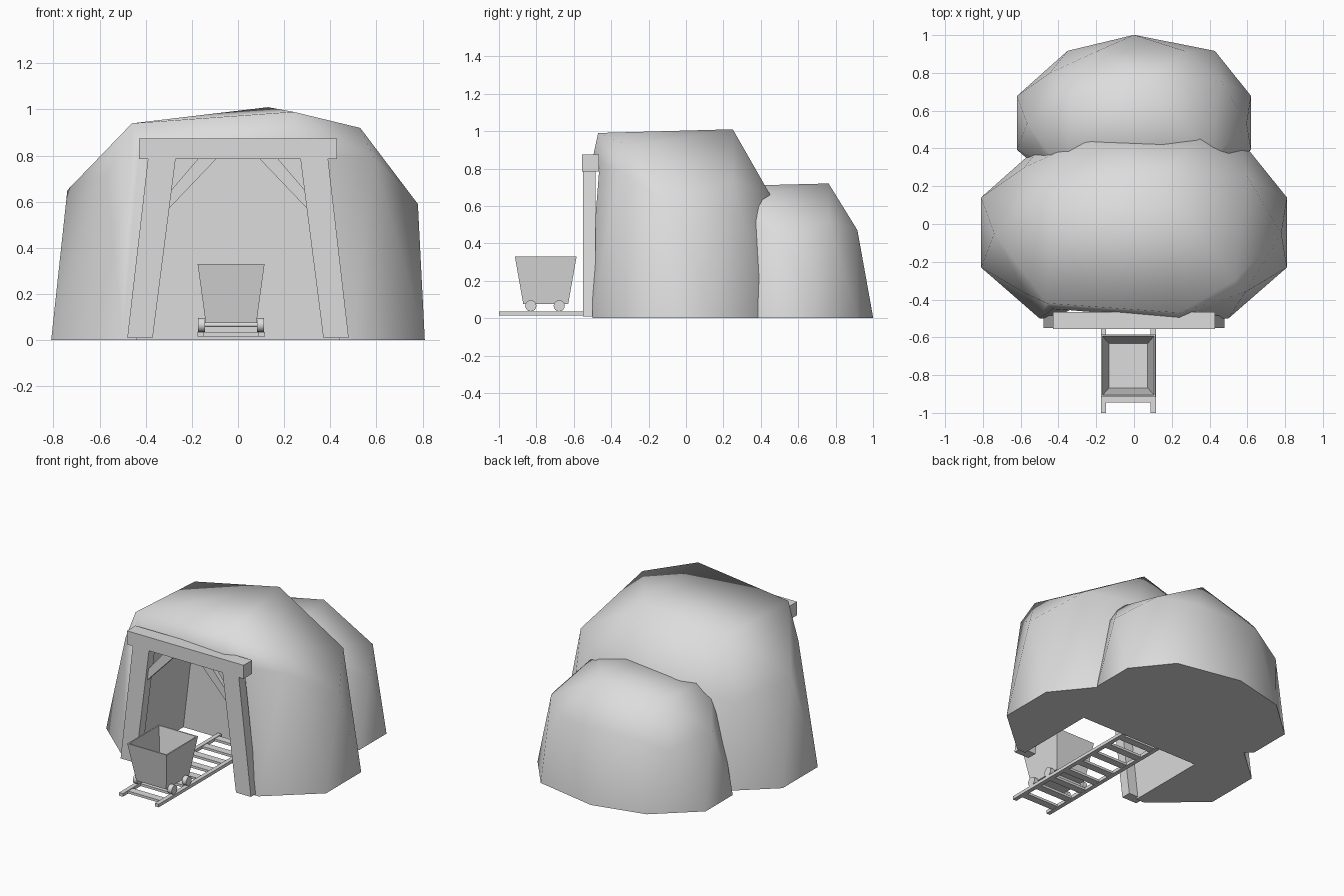
import bpy, bmesh
from math import radians, pi
from mathutils import Matrix

cube = bpy.data.objects.get("Cube")
if cube:
    bpy.data.objects.remove(cube)

GREY = (0.72, 0.72, 0.72, 1)
grey = bpy.data.materials.new("stone_grey")
grey.use_nodes = True
grey.diffuse_color = GREY
grey.node_tree.nodes["Principled BSDF"].inputs["Base Color"].default_value = GREY


def finish(name, bm):
    bmesh.ops.recalc_face_normals(bm, faces=bm.faces)
    mesh = bpy.data.meshes.new(name)
    bm.to_mesh(mesh)
    bm.free()
    mesh.materials.append(grey)
    obj = bpy.data.objects.new(name, mesh)
    bpy.context.collection.objects.link(obj)
    return obj


def select(obj):
    bpy.ops.object.select_all(action='DESELECT')
    obj.select_set(True)
    bpy.context.view_layer.objects.active = obj


def smooth(obj, angle):
    select(obj)
    bpy.ops.object.shade_smooth_by_angle(angle=radians(angle))


def box(name, x, y, z):
    bm = bmesh.new()
    bmesh.ops.create_cube(bm, size=1)
    for v in bm.verts:
        for i, span in enumerate((x, y, z)):
            v.co[i] = span[0] if v.co[i] < 0 else span[1]
    return finish(name, bm)


def prism(name, profile, y0, y1):
    """Front outline (x, z) pushed from y0 to y1."""
    bm = bmesh.new()
    face = bm.faces.new([bm.verts.new((x, y0, z)) for x, z in profile])
    ext = bmesh.ops.extrude_face_region(bm, geom=[face])["geom"]
    for v in ext:
        if isinstance(v, bmesh.types.BMVert):
            v.co.y = y1
    return finish(name, bm)


# Faceted boulder: hull around a base ring, a shoulder ring and a crown
base = [(.81, .14), (.81, -.23), (.5, -.5), (.56, .45), (0, .56),
        (-.46, .45), (-.81, .14), (-.81, -.23), (-.5, -.5)]
shoulder = [(.78, -.05, .59), (.6, .25, .73), (.35, .45, .66), (-.25, .45, .66),
            (-.58, .3, .57), (-.74, -.05, .65), (-.57, -.37, .72), (-.43, -.45, .8),
            (.24, -.5, .85), (.59, -.36, .79)]
crown = [(-.46, -.42, .94), (.24, -.47, .99), (.53, -.3, .92),
         (.13, .25, 1.01), (-.43, .16, .93)]


def rock(name, scale, offset_y):
    bm = bmesh.new()
    for x, y, z in [(x, y, 0) for x, y in base] + shoulder + crown:
        bm.verts.new((x * scale[0], y * scale[1] + offset_y, z * scale[2]))
    hull = bmesh.ops.convex_hull(bm, input=bm.verts)
    loose = [g for g in hull["geom_interior"] if isinstance(g, bmesh.types.BMVert)]
    bmesh.ops.delete(bm, geom=loose, context='VERTS')
    bmesh.ops.dissolve_limit(bm, angle_limit=radians(1), verts=bm.verts, edges=bm.edges)
    return finish(name, bm)


main_rock = rock("main_rock", (1, 1, 1), 0)
rear_rock = rock("rear_rock", (.765, .77, .713), .57)

# Tunnel hollowed out of the main rock, open at the floor
cutter = prism("tunnel_cutter", [(-.45, -.1), (.45, -.1), (.34, .81), (-.34, .81)], -.8, .05)
cutter.hide_render = True
cut = main_rock.modifiers.new("tunnel", 'BOOLEAN')
cut.operation = 'DIFFERENCE'
cut.solver = 'EXACT'
cut.object = cutter
select(main_rock)
bpy.ops.object.modifier_apply(modifier="tunnel")
bpy.data.objects.remove(cutter)
smooth(main_rock, 60)
smooth(rear_rock, 60)

# Timber entrance: leaning posts, corner braces and lintel
for side, s in (("right", -1), ("left", 1)):
    prism(side + "_post", [(s * .48, .01), (s * .37, .01), (s * .27, .79), (s * .39, .79)],
          -.55, -.485)
    prism(side + "_brace", [(s * .3, .57), (s * .29, .65), (s * .17, .79), (s * .09, .79)],
          -.53, -.5)
box("lintel", (-.43, .43), (-.555, -.465), (.785, .875))

# Track
MID = -.03
for side, s in (("right", -1), ("left", 1)):
    x = MID + s * .132
    box(side + "_rail", (x - .014, x + .014), (-1, .04), (.015, .036))
for i in range(8):
    y = -.92 + i * .13
    box(f"sleeper_{i + 1}", (MID - .135, MID + .135), (y - .025, y + .025), (.016, .032))

# Cart tub: tapered box with an inset, sunken top
bm = bmesh.new()
bmesh.ops.create_cube(bm, size=1)
for v in bm.verts:
    top = v.co.z > 0
    v.co = (MID + v.co.x * (.29 if top else .22), -.75 + v.co.y * (.33 if top else .24),
            .33 if top else .075)
lid = max(bm.faces, key=lambda f: f.calc_center_median().z)
bmesh.ops.inset_region(bm, faces=[lid], thickness=.012)
floor = bmesh.ops.extrude_face_region(bm, geom=[lid])["geom"]
bmesh.ops.delete(bm, geom=[lid], context='FACES_ONLY')
for v in floor:
    if isinstance(v, bmesh.types.BMVert):
        v.co = (MID + (v.co.x - MID) * .75, -.75 + (v.co.y + .75) * .75, .09)
finish("cart_tub", bm)


def cylinder(name, x, y, z, radius, length):
    bm = bmesh.new()
    turn = Matrix.Translation((x, y, z)) @ Matrix.Rotation(pi / 2, 4, 'Y')
    bmesh.ops.create_cone(bm, cap_ends=True, segments=16, radius1=radius, radius2=radius,
                          depth=length, matrix=turn)
    smooth(finish(name, bm), 30)


# Wheels and axles
for end, y in (("front", -.83), ("rear", -.678)):
    cylinder(end + "_axle", MID, y, .066, .01, .25)
    for side, s in (("right", -1), ("left", 1)):
        cylinder(f"{end}_{side}_wheel", MID + s * .128, y, .066, .03, .03)
